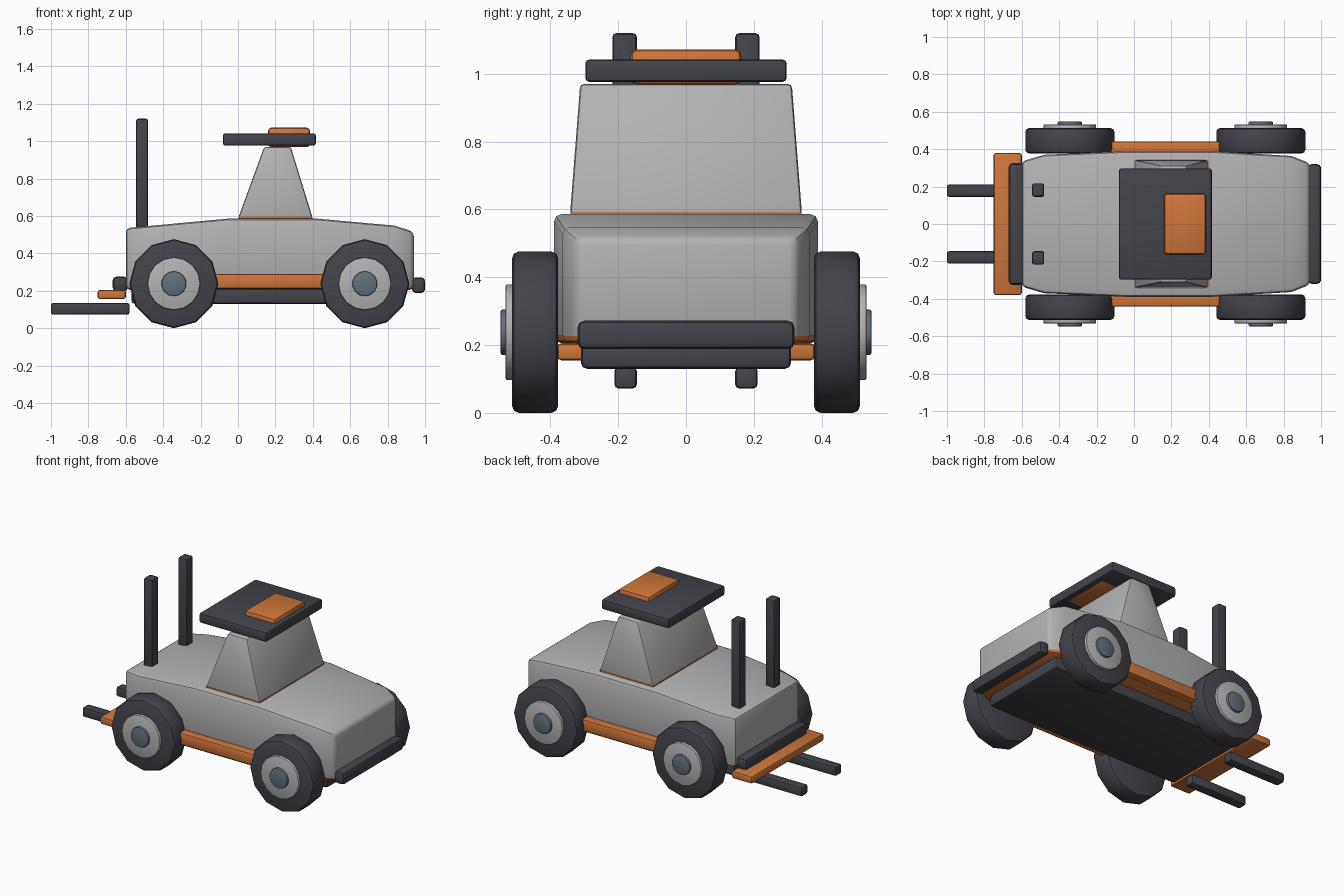
import bpy, bmesh, math
from mathutils import Matrix

if "Cube" in bpy.data.objects:
    bpy.data.objects.remove(bpy.data.objects["Cube"])


def material(name, rgb):
    m = bpy.data.materials.new(name)
    m.diffuse_color = (*rgb, 1)
    m.use_nodes = True
    m.node_tree.nodes["Principled BSDF"].inputs["Base Color"].default_value = m.diffuse_color
    return m


GREY = material("light grey", (0.45, 0.45, 0.45))
DARK = material("dark slate", (0.056, 0.056, 0.071))
ORANGE = material("orange", (0.62, 0.18, 0.042))
STEEL = material("blue steel", (0.125, 0.16, 0.20))


def finish(name, bm, mats, bevel, segments=2, under=False):
    """Make an object; with under=True downward faces take the second material."""
    bmesh.ops.recalc_face_normals(bm, faces=bm.faces)
    if bevel:
        edges = [e for e in bm.edges if e.calc_face_angle(0) > math.radians(31)]
        bmesh.ops.bevel(bm, geom=edges, offset=bevel, segments=segments,
                        profile=0.5, affect='EDGES', clamp_overlap=True)
    bm.normal_update()
    if under:
        for f in bm.faces:
            f.material_index = 1 if f.normal.z < -0.2 else 0
    me = bpy.data.meshes.new(name)
    bm.to_mesh(me)
    bm.free()
    for m in mats:
        me.materials.append(m)
    ob = bpy.data.objects.new(name, me)
    bpy.context.collection.objects.link(ob)
    bpy.ops.object.select_all(action='DESELECT')
    ob.select_set(True)
    bpy.context.view_layer.objects.active = ob
    bpy.ops.object.shade_smooth_by_angle(angle=math.radians(35))
    return ob


def box(name, x, y, z, mat, bevel=0.012):
    bm = bmesh.new()
    bmesh.ops.create_cube(bm, size=1)
    for v in bm.verts:
        for i, (lo, hi) in enumerate((x, y, z)):
            v.co[i] = lo if v.co[i] < 0 else hi
    return finish(name, bm, [mat], bevel)


def disc(name, x, y, z, radius, sides, mat, bevel):
    """Cylinder lying along y, spanning the y range."""
    bm = bmesh.new()
    bmesh.ops.create_cone(bm, cap_ends=True, segments=sides, radius1=radius,
                          radius2=radius, depth=abs(y[1] - y[0]))
    bmesh.ops.transform(bm, verts=bm.verts,
                        matrix=Matrix.Translation((x, sum(y) / 2, z))
                        @ Matrix.Rotation(math.pi / 2, 4, 'X'))
    rims = [e for e in bm.edges if e.calc_face_angle(0) > math.radians(60)]
    bmesh.ops.bevel(bm, geom=rims, offset=bevel, segments=2, profile=0.5,
                    affect='EDGES', clamp_overlap=True)
    return finish(name, bm, [mat], 0)


# Hull lofted along x: (x, half width, top height)
bm = bmesh.new()
stations = [(-0.60, 0.335, 0.535), (-0.48, 0.370, 0.546), (-0.05, 0.389, 0.586),
            (0.42, 0.389, 0.586), (0.84, 0.364, 0.548), (0.94, 0.325, 0.515)]
rings = []
for x, w, t in stations:
    rings.append([bm.verts.new(p) for p in
                  ((x, -w, 0.205), (x, w, 0.205), (x, w, t), (x, -w, t))])
for a, b in zip(rings, rings[1:]):
    for i in range(4):
        j = (i + 1) % 4
        bm.faces.new((a[i], a[j], b[j], b[i]))
bm.faces.new(rings[0])
bm.faces.new(rings[-1][::-1])
finish("hull", bm, [GREY, ORANGE], 0.022, under=True)

# Tapered cabin with an orange trim at its base
bm = bmesh.new()
bmesh.ops.create_cube(bm, size=1)
for v in bm.verts:
    top = v.co.z > 0
    x0, x1, w, z = (0.14, 0.282, 0.312, 0.97) if top else (0.0, 0.40, 0.342, 0.586)
    v.co = (x0 if v.co.x < 0 else x1, w if v.co.y > 0 else -w, z)
finish("cabin", bm, [GREY, ORANGE], 0.012, under=True)
box("cabin_trim", (0.002, 0.398), (-0.34, 0.34), (0.583, 0.592), ORANGE, 0)

# Roof and its hatch
box("roof", (-0.08, 0.416), (-0.297, 0.297), (0.976, 1.042), DARK)
box("roof_hatch", (0.16, 0.385), (-0.163, 0.163), (0.968, 1.072), ORANGE, 0.018)

# Underbody and bumpers
box("chassis", (-0.57, 0.87), (-0.31, 0.31), (0.13, 0.212), DARK, 0.018)
box("front_bumper", (0.93, 1.0), (-0.32, 0.32), (0.188, 0.272), DARK, 0.02)
box("rear_bumper", (-0.67, -0.59), (-0.325, 0.325), (0.197, 0.276), DARK, 0.02)
box("rear_step", (-0.75, -0.60), (-0.38, 0.38), (0.155, 0.205), ORANGE)

# Parts mirrored left and right
for side, s in (("left", 1), ("right", -1)):
    def span(a, b):
        return tuple(sorted((s * a, s * b)))
    box(side + "_side_rail", (-0.22, 0.56), span(0.37, 0.441), (0.21, 0.29), ORANGE)
    box(side + "_fork", (-1.0, -0.58), span(0.145, 0.211), (0.072, 0.135), DARK)
    box(side + "_mast", (-0.545, -0.48), span(0.145, 0.217), (0.50, 1.12), DARK)
    for end, x in (("rear", -0.343), ("front", 0.678)):
        n = f"{side}_{end}_"
        disc(n + "tyre", x, span(0.377, 0.513), 0.238, 0.238, 12, DARK, 0.02)
        disc(n + "hub", x, span(0.50, 0.532), 0.238, 0.141, 16, GREY, 0.005)
        disc(n + "hub_cap", x, span(0.52, 0.547), 0.238, 0.067, 14, STEEL, 0.006)
